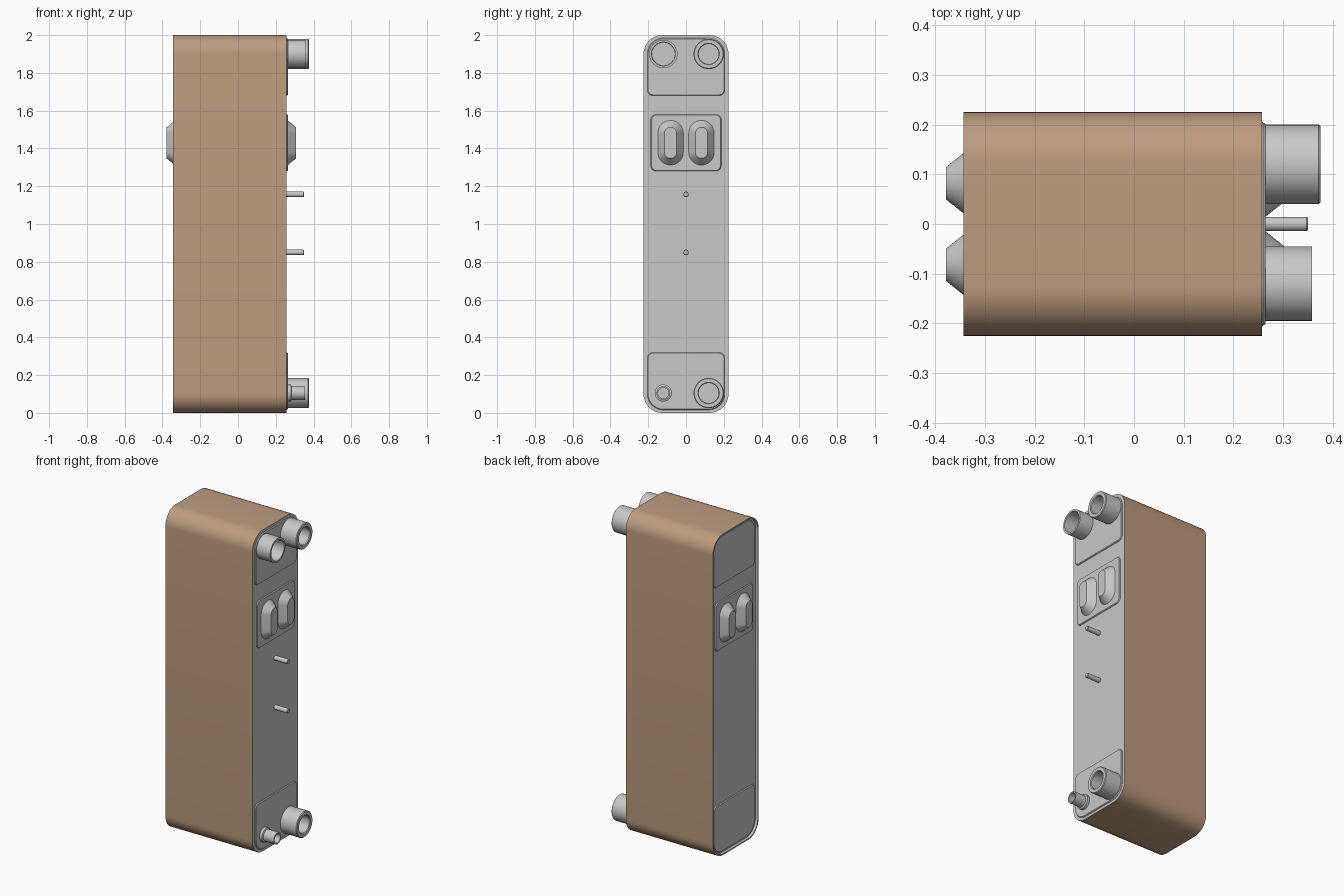
import bpy, bmesh, math

old = bpy.data.objects.get("Cube")
if old:
    bpy.data.objects.remove(old, do_unlink=True)


def material(name, rgb):
    m = bpy.data.materials.new(name)
    m.use_nodes = True
    m.diffuse_color = (*rgb, 1)
    bsdf = m.node_tree.nodes["Principled BSDF"]
    bsdf.inputs["Base Color"].default_value = (*rgb, 1)
    bsdf.inputs["Roughness"].default_value = 0.5
    return m


copper = material("copper", (0.51, 0.335, 0.215))
steel = material("steel grey", (0.58, 0.58, 0.58))


def outline(hy, hz, r_low, r_top, seg=10):
    """Rounded rectangle in the YZ plane, counter-clockwise."""
    pts = []
    corners = [(1, 1, r_top, 0), (-1, 1, r_top, 90), (-1, -1, r_low, 180), (1, -1, r_low, 270)]
    for sy, sz, r, start in corners:
        for i in range(seg + 1):
            a = math.radians(start + 90 * i / seg)
            pts.append((sy * (hy - r) + r * math.cos(a), sz * (hz - r) + r * math.sin(a)))
    return pts


def loft(name, centre, rings, materials=(steel,), rule=None):
    """Skin rings (x, half_y, half_z, low_radius, top_radius) stacked along x and cap both ends."""
    bm = bmesh.new()
    cy, cz = centre
    loops = [[bm.verts.new((x, cy + y, cz + z)) for y, z in outline(hy, hz, rl, rt)]
             for x, hy, hz, rl, rt in rings]
    n = len(loops[0])
    for k in range(len(loops) - 1):
        a, b = loops[k], loops[k + 1]
        for i in range(n):
            j = (i + 1) % n
            f = bm.faces.new((a[i], a[j], b[j], b[i]))
            f.material_index = rule(k) if rule else 0
    for k, loop in ((0, loops[0]), (len(rings), loops[-1])):
        f = bm.faces.new(loop)
        f.material_index = rule(k) if rule else 0
        if k == len(rings):
            f.material_index = rule(-1) if rule else 0
    bmesh.ops.remove_doubles(bm, verts=bm.verts, dist=1e-5)
    bmesh.ops.recalc_face_normals(bm, faces=bm.faces)
    me = bpy.data.meshes.new(name)
    bm.to_mesh(me)
    bm.free()
    for m in materials:
        me.materials.append(m)
    ob = bpy.data.objects.new(name, me)
    bpy.context.collection.objects.link(ob)
    bpy.ops.object.select_all(action='DESELECT')
    ob.select_set(True)
    bpy.context.view_layer.objects.active = ob
    bpy.ops.object.shade_smooth_by_angle(angle=math.radians(30))
    return ob


def tube(name, centre, rings):
    """Round part along x from (x, radius) pairs."""
    return loft(name, centre, [(x, r, r, r, r) for x, r in rings])


# Copper plate pack: recessed floor at the rear end, thin lip, outer skin, flat steel face
FACE, BACK, FLOOR = 0.257, -0.343, -0.327
loft("plate_pack", (0, 1), [
    (FLOOR, 0.217, 0.992, 0.092, 0.092),
    (BACK, 0.217, 0.992, 0.092, 0.092),
    (BACK, 0.225, 1.0, 0.1, 0.1),
    (FACE, 0.225, 1.0, 0.1, 0.1),
], (copper, steel), rule=lambda k: 0 if k == 2 else 1)

# Stamped panels and oval bosses on both end plates
for end, base, d in (("front", FACE, 1), ("rear", FLOOR, -1)):
    top = base + d * 0.007
    for label, cz, hy, hz, rl, rt in (("upper", 1.832, 0.205, 0.152, 0.03, 0.085),
                                      ("middle", 1.43, 0.187, 0.15, 0.03, 0.03),
                                      ("lower", 0.168, 0.205, 0.152, 0.085, 0.03)):
        loft(f"{end}_{label}_panel", (0, cz), [
            (base - d * 0.003, hy, hz, rl, rt),
            (base + d * 0.002, hy, hz, rl, rt),
            (top, hy - 0.004, hz - 0.004, rl - 0.004, rt - 0.004)])
    for side, s in (("left", 1), ("right", -1)):
        loft(f"{end}_boss_{side}", (s * 0.082, 1.43), [
            (top - d * 0.003, 0.0675, 0.118, 0.0675, 0.0675),
            (top, 0.0675, 0.118, 0.0675, 0.0675),
            (top + d * 0.044, 0.0325, 0.082, 0.0325, 0.0325)])

# Hollow connection ports
P = FACE + 0.004
tube("upper_port_threaded", (0.12, 1.9), [
    (P, 0.08), (0.371, 0.08), (0.375, 0.076), (0.375, 0.057), (0.37, 0.053), (0.268, 0.053)])
tube("upper_port_plain", (-0.12, 1.9), [
    (P, 0.075), (0.358, 0.075), (0.358, 0.063), (0.268, 0.061)])
tube("lower_port_threaded", (0.12, 0.105), [
    (P, 0.08), (0.371, 0.08), (0.375, 0.076), (0.375, 0.057), (0.37, 0.053), (0.268, 0.053)])
tube("lower_port_small", (-0.12, 0.105), [
    (P, 0.045), (0.28, 0.045), (0.284, 0.036), (0.356, 0.036), (0.356, 0.028), (0.268, 0.028)])

# Mounting studs
for label, z in (("upper", 1.157), ("lower", 0.85)):
    tube(f"{label}_stud", (0, z), [(FACE - 0.003, 0.0145), (0.347, 0.0145), (0.35, 0.012)])
